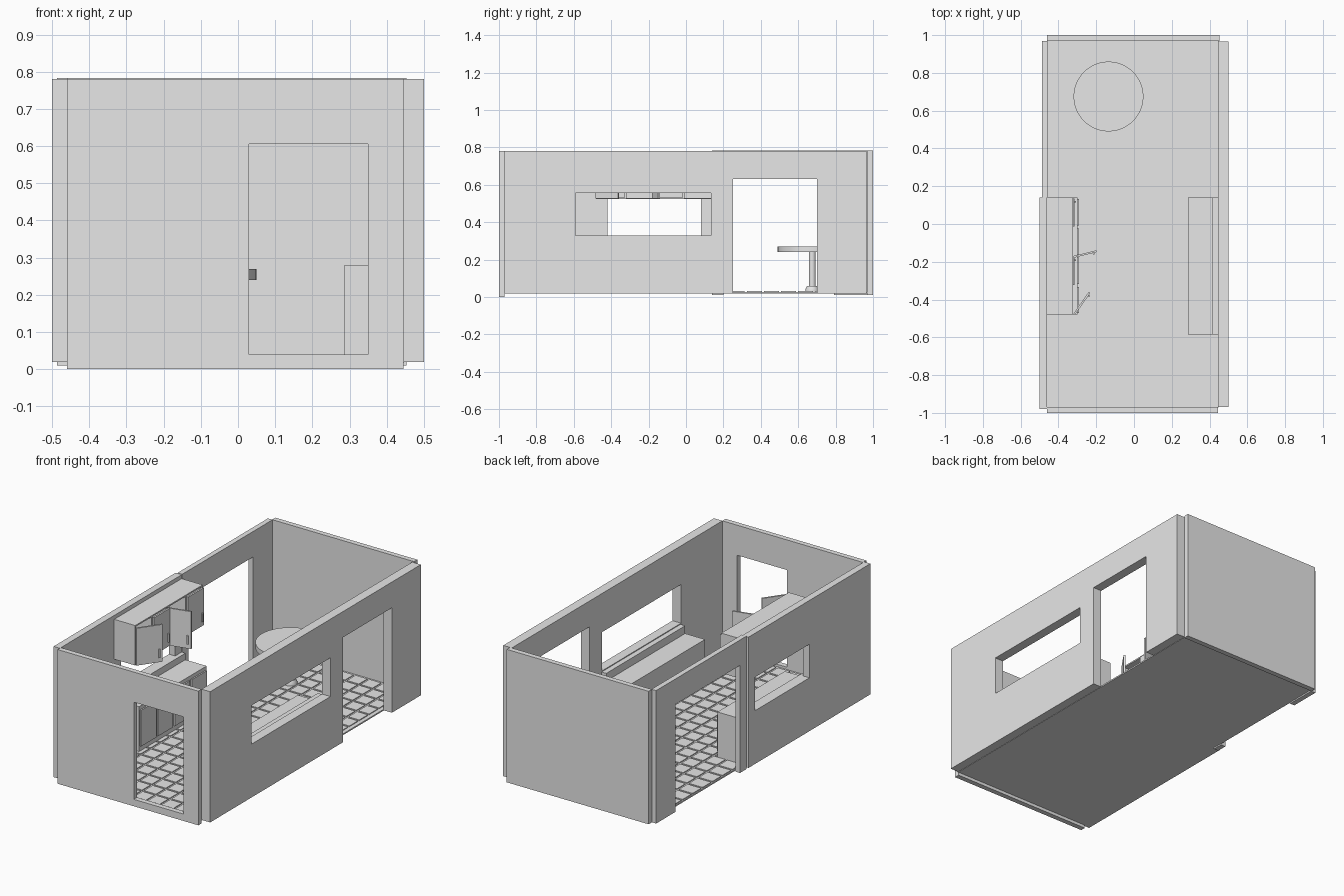
import bpy, bmesh, math
from mathutils import Matrix, Vector

if "Cube" in bpy.data.objects:
    bpy.data.objects.remove(bpy.data.objects["Cube"])

grey = bpy.data.materials.new("plain_grey")
grey.diffuse_color = (0.8, 0.8, 0.8, 1)
grey.use_nodes = True
grey.node_tree.nodes["Principled BSDF"].inputs["Base Color"].default_value = grey.diffuse_color


def finish(name, bm):
    bmesh.ops.recalc_face_normals(bm, faces=bm.faces)
    me = bpy.data.meshes.new(name)
    bm.to_mesh(me)
    bm.free()
    ob = bpy.data.objects.new(name, me)
    bpy.context.collection.objects.link(ob)
    me.materials.append(grey)
    return ob


def add_box(bm, x0, x1, y0, y1, z0, z1):
    m = (Matrix.Translation(((x0 + x1) / 2, (y0 + y1) / 2, (z0 + z1) / 2))
         @ Matrix.Diagonal((x1 - x0, y1 - y0, z1 - z0, 1)))
    bmesh.ops.create_cube(bm, size=1, matrix=m)


def boxes(name, *dims):
    bm = bmesh.new()
    for d in dims:
        add_box(bm, *d)
    return finish(name, bm)


def wall(name, dims, *openings):
    ob = boxes(name, dims)
    for i, o in enumerate(openings):
        cutter = boxes(f"{name}_cutter_{i}", o)
        cutter.hide_render = True
        cutter.hide_viewport = False
        cutter.display_type = 'WIRE'
        mod = ob.modifiers.new("opening", 'BOOLEAN')
        mod.operation = 'DIFFERENCE'
        mod.solver = 'EXACT'
        mod.object = cutter
    return ob


# Walls with door and window openings
wall("front_wall", (-0.46, 0.445, -1, -0.97, 0, 0.78), (0.03, 0.35, -1.1, -0.9, 0.04, 0.605))
wall("back_wall", (-0.46, 0.453, 0.97, 1, 0.01, 0.783))
wall("right_wall", (0.445, 0.5, -0.97, 0.965, 0.02, 0.78),
     (0.4, 0.6, -0.59, 0.135, 0.33, 0.555), (0.4, 0.6, 0.25, 0.70, -0.1, 0.63))
wall("left_front_wall", (-0.5, -0.46, -0.98, 0.14, 0.02, 0.78),
     (-0.6, -0.4, -0.42, 0.08, 0.33, 0.525))
wall("left_back_wall", (-0.487, -0.457, 0.14, 0.97, 0.01, 0.783),
     (-0.6, -0.4, 0.2, 0.79, -0.1, 0.635))

# Floor slab and raised tiles separated by grout gaps
boxes("floor_slab", (-0.46, 0.447, -0.972, 0.972, 0.018, 0.026))
tiles = []
xs = [-0.46] + [-0.36 + i * 0.0885 for i in range(9)] + [0.43]
ys = [-0.96] + [-0.87 + i * 0.0915 for i in range(20)] + [0.96]
g = 0.006
for x0, x1 in zip(xs, xs[1:]):
    for y0, y1 in zip(ys, ys[1:]):
        if x1 - x0 > 0.03 and y1 - y0 > 0.03:
            tiles.append((x0 + g, x1 - g, y0 + g, y1 - g, 0.024, 0.031))
boxes("floor_tiles", *tiles)

# Counters with low backsplashes
boxes("right_counter", (0.287, 0.445, -0.585, 0.14, 0.026, 0.28))
boxes("right_backsplash", (0.415, 0.445, -0.585, 0.14, 0.275, 0.325))
boxes("left_counter", (-0.46, -0.30, -0.48, 0.14, 0.026, 0.292))
boxes("left_backsplash", (-0.46, -0.436, -0.48, 0.14, 0.285, 0.33))

# Cabinet layout shared by the lower and upper rows
Y0, STEP = -0.48, 0.155
lower = []
for i in range(4):
    a = Y0 + i * STEP
    lower.append((-0.302, -0.292, a + 0.008, a + STEP - 0.008, 0.06, 0.27))
boxes("lower_cabinet_doors", *lower)

# Upper cabinet: open carcass with dividers
zb, zt, xf, t = 0.525, 0.757, -0.325, 0.008
carcass = [(-0.46, xf, Y0, 0.14, zt - t, zt),
           (-0.46, xf, Y0, 0.14, zb, zb + t),
           (-0.46, -0.452, Y0, 0.14, zb + t, zt - t)]
for i in range(5):
    y = min(max(Y0 + i * STEP - t / 2, Y0), 0.14 - t)
    carcass.append((-0.452, xf, y, y + t, zb + t, zt - t))
boxes("upper_cabinet", *carcass)


# Upper doors, hinged at the lower-y side; two stand open
def hinged_door(i, angle, width):
    bm = bmesh.new()
    add_box(bm, 0, 0.01, 0.003, width, zb + 0.003, zt - 0.012)
    add_box(bm, 0.01, 0.018, width - 0.022, width - 0.014, zb + 0.03, zb + 0.08)
    bmesh.ops.transform(bm, verts=bm.verts, matrix=Matrix.Translation((xf + 0.001, Y0 + i * STEP, 0))
                        @ Matrix.Rotation(-math.radians(angle), 4, 'Z'))
    finish(f"upper_door_{i + 1}", bm)


for i, (ang, w) in enumerate([(35, 0.148), (0, 0.15), (76, 0.128), (0, 0.15)]):
    hinged_door(i, ang, w)


# Round pedestal table turned from a profile
bm = bmesh.new()
profile = [(0, 0.028), (0.036, 0.028), (0.036, 0.042), (0.028, 0.058), (0.018, 0.06),
           (0.018, 0.24), (0.185, 0.24), (0.185, 0.27), (0, 0.27)]
vs = [bm.verts.new((r, 0, z)) for r, z in profile]
es = [bm.edges.new(p) for p in zip(vs, vs[1:])]
bmesh.ops.spin(bm, geom=vs + es, cent=(0, 0, 0), axis=(0, 0, 1), angle=math.tau,
               steps=48, use_merge=True)
bmesh.ops.remove_doubles(bm, verts=bm.verts, dist=0.0001)
table = finish("round_table", bm)
table.location = (-0.135, 0.675, 0)
bpy.context.view_layer.objects.active = table
table.select_set(True)
bpy.ops.object.shade_smooth_by_angle()
